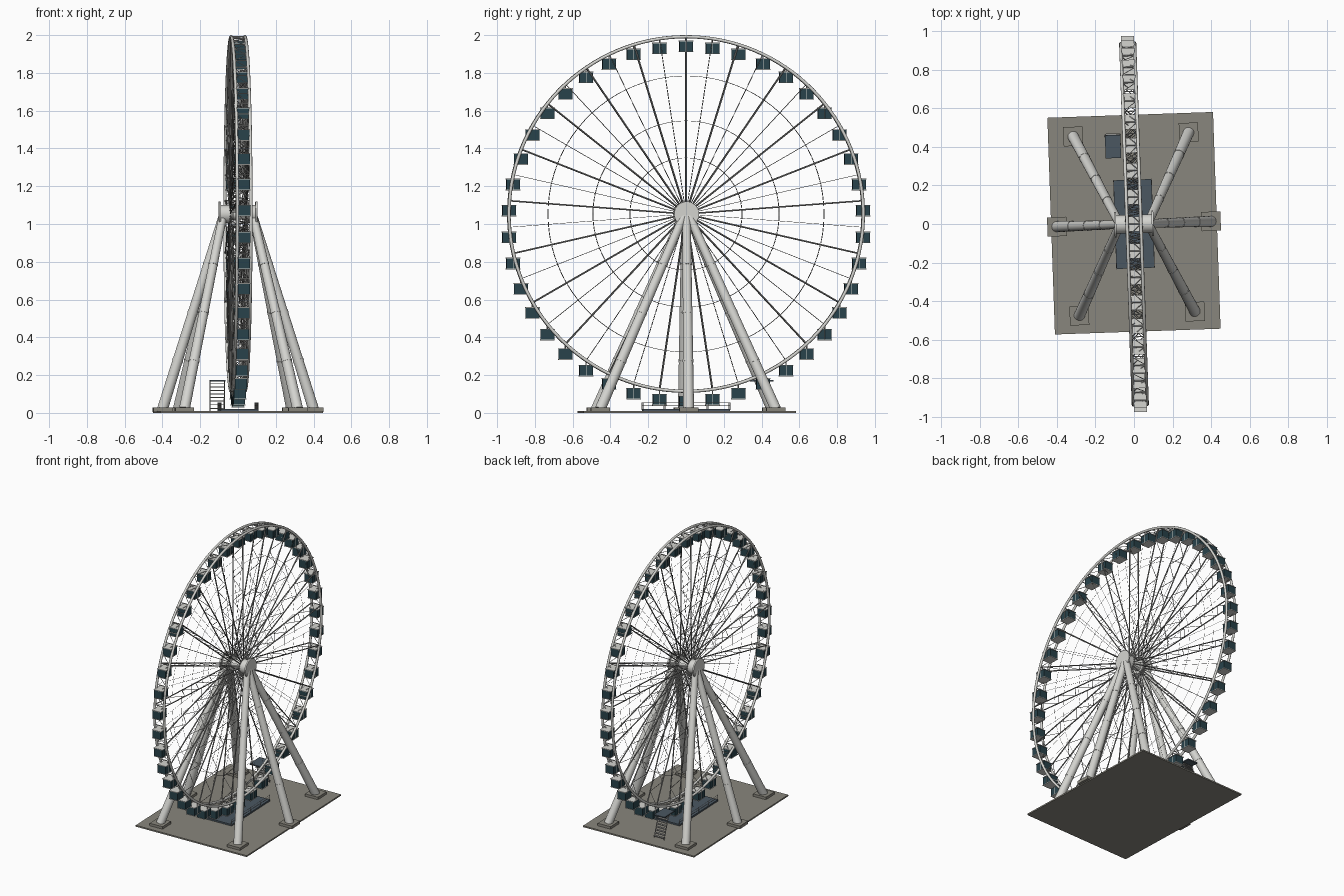
import bpy, bmesh, math
from mathutils import Matrix, Vector

if "Cube" in bpy.data.objects:
    bpy.data.objects.remove(bpy.data.objects["Cube"])

TURN = math.radians(2)       # whole model is turned slightly about z
HUB_Z, R, N = 1.053, 0.9385, 42
RIM_X, HUB_X = 0.036, 0.042


def material(name, rgb):
    m = bpy.data.materials.new(name)
    m.diffuse_color = (*rgb, 1)
    m.use_nodes = True
    m.node_tree.nodes["Principled BSDF"].inputs["Base Color"].default_value = m.diffuse_color
    return m


TEAL = material("teal", (0.022, 0.055, 0.07))
BLUE = material("slate_blue", (0.07, 0.095, 0.12))
STONE = material("stone", (0.25, 0.24, 0.205))
STEEL = material("steel", (0.30, 0.30, 0.29))
LIGHT = material("light_paint", (0.66, 0.66, 0.63))


def finish(name, bm, mat, smooth=False):
    me = bpy.data.meshes.new(name)
    bm.to_mesh(me)
    bm.free()
    me.materials.append(mat)
    if smooth:
        me.shade_smooth()
        me.set_sharp_from_angle(angle=math.radians(40))
    ob = bpy.data.objects.new(name, me)
    ob.rotation_euler.z = TURN
    bpy.context.collection.objects.link(ob)
    return ob


def box(bm, c, s):
    bmesh.ops.create_cube(bm, size=1, matrix=Matrix.Translation(c) @ Matrix.Diagonal((*s, 1)))


def bar(bm, a, b, r, r2=None, sides=5):
    a, b = Vector(a), Vector(b)
    d = b - a
    m = Matrix.Translation((a + b) / 2) @ d.to_track_quat('Z', 'Y').to_matrix().to_4x4()
    bmesh.ops.create_cone(bm, cap_ends=True, segments=sides, radius1=r,
                          radius2=r if r2 is None else r2, depth=d.length, matrix=m)


def ring(bm, x, radius, r, steps, sides):
    loops = []
    for i in range(steps):
        t = 2 * math.pi * i / steps
        loops.append([bm.verts.new(polar(x + r * math.sin(2 * math.pi * j / sides), t,
                                         radius + r * math.cos(2 * math.pi * j / sides)))
                      for j in range(sides)])
    for i in range(steps):
        p, q = loops[i], loops[(i + 1) % steps]
        for j in range(sides):
            k = (j + 1) % sides
            bm.faces.new((p[j], p[k], q[k], q[j]))
    bmesh.ops.recalc_face_normals(bm, faces=bm.faces[:])


def polar(x, t, r):
    """Point in the wheel plane; t is measured from straight up."""
    return Vector((x, r * math.sin(t), HUB_Z + r * math.cos(t)))


def spoke_x(r):
    return HUB_X + (RIM_X - HUB_X) * r / R


STEP = 2 * math.pi / N

# Twin rims
bm = bmesh.new()
for s in (-1, 1):
    ring(bm, s * RIM_X, R, 0.0085, 126, 12)
finish("rims", bm, LIGHT, True)

# Rungs and crossed braces between the rims
bm = bmesh.new()
for i in range(2 * N):
    t, u = i * STEP / 2, (i + 1) * STEP / 2
    bar(bm, polar(-RIM_X, t, R), polar(RIM_X, t, R), 0.003)
    s = 1 if i % 2 else -1
    bar(bm, polar(-s * RIM_X, t, R), polar(s * RIM_X, u, R), 0.002)
finish("rim_braces", bm, LIGHT)

# Truss spokes (every second cabin) and thin cables between them
truss, cable = bmesh.new(), bmesh.new()
for i in range(N):
    t = i * STEP
    if i % 2:
        for s in (-1, 1):
            bar(cable, polar(s * HUB_X, t, 0.03), polar(s * RIM_X, t, R), 0.001, sides=4)
        continue
    for s in (-1, 1):
        bar(truss, polar(s * HUB_X, t, 0.03), polar(s * RIM_X, t, R), 0.004, sides=6)
    radii = [0.12 + (R - 0.12) * k / 10 for k in range(11)]
    for k in range(10):
        s = 1 if k % 2 else -1
        bar(truss, polar(s * spoke_x(radii[k]), t, radii[k]),
            polar(-s * spoke_x(radii[k + 1]), t, radii[k + 1]), 0.0018, sides=4)
finish("truss_spokes", truss, STEEL, True)

# Concentric wire rings
for r in (0.297, 0.493, 0.731):
    for s in (-1, 1):
        ring(cable, s * spoke_x(r), r, 0.001, 84, 4)
finish("cables", cable, STEEL, True)

# Hub: axle, spoke drums and outer caps
bm = bmesh.new()


def disc(x0, x1, r):
    bar(bm, (x0, 0, HUB_Z), (x1, 0, HUB_Z), r, sides=32)


disc(-0.09, 0.09, 0.03)
for s in (-1, 1):
    disc(s * 0.036, s * 0.094, 0.048)
    disc(s * 0.092, s * 0.102, 0.066)
finish("hub", bm, LIGHT, True)

# Cabins hang upright from the rim
glass, frame = bmesh.new(), bmesh.new()
for i in range(N):
    p = polar(0, i * STEP, 0.94)
    c = p + Vector((0, 0, -0.053))
    box(glass, c, (0.062, 0.072, 0.056))
    box(frame, c + Vector((0, 0, 0.0285)), (0.068, 0.077, 0.004))
    box(frame, c + Vector((0, 0, -0.0285)), (0.066, 0.076, 0.004))
    box(frame, c, (0.064, 0.002, 0.056))
    for s in (-1, 1):
        bar(frame, p + Vector((s * 0.028, 0, 0)), c + Vector((s * 0.028, 0, 0.03)), 0.0025, sides=4)
    bar(frame, p + Vector((-RIM_X, 0, 0)), p + Vector((RIM_X, 0, 0)), 0.003)
finish("cabin_glass", glass, TEAL)
finish("cabin_frames", frame, LIGHT)

# Six tapering support legs with thin collars, on square footings
legs, feet = bmesh.new(), bmesh.new()
for s in (-1, 1):
    for fx, fy in ((0.30, 0.465), (0.40, 0), (0.30, -0.465)):
        a = Vector((s * fx, fy, 0.02))
        b = Vector((s * 0.08, fy * 0.03, 1.045))
        bar(legs, a, b, 0.0285, 0.022, 24)
        for f in (0.25, 0.5, 0.75):
            bar(legs, a.lerp(b, f - 0.006), a.lerp(b, f + 0.006), 0.0302 - 0.0065 * f, sides=24)
        box(feet, (s * fx, fy, 0.017), (0.10, 0.10, 0.022))
finish("legs", legs, LIGHT, True)
finish("footings", feet, STONE)

# Ground slab
bm = bmesh.new()
box(bm, (0, 0.004, 0.005), (0.86, 1.125, 0.01))
finish("base_slab", bm, STONE)

# Boarding platform
bm = bmesh.new()
box(bm, (0, 0, 0.015), (0.20, 0.46, 0.012))
finish("boarding_platform", bm, BLUE)

# Platform side rails
bm = bmesh.new()
for s in (-1, 1):
    for z in (0.038, 0.053):
        bar(bm, (s * 0.098, -0.23, z), (s * 0.098, 0.23, z), 0.0015, sides=4)
    for k in range(5):
        y = -0.23 + 0.46 * k / 4
        bar(bm, (s * 0.098, y, 0.015), (s * 0.098, y, 0.054), 0.002, sides=4)
finish("platform_rails", bm, STEEL)

# Raised service deck with steep steps
bm = bmesh.new()
box(bm, (-0.095, 0.405, 0.17), (0.08, 0.12, 0.008))
finish("service_deck", bm, BLUE)
bm = bmesh.new()
for k in range(8):
    box(bm, (-0.095, 0.465 - 0.007 * k, 0.024 + 0.019 * k), (0.076, 0.016, 0.005))
for s in (-1, 1):
    bar(bm, (-0.095 + s * 0.038, 0.467, 0.01), (-0.095 + s * 0.038, 0.41, 0.168), 0.003, sides=4)
finish("service_steps", bm, STEEL)
